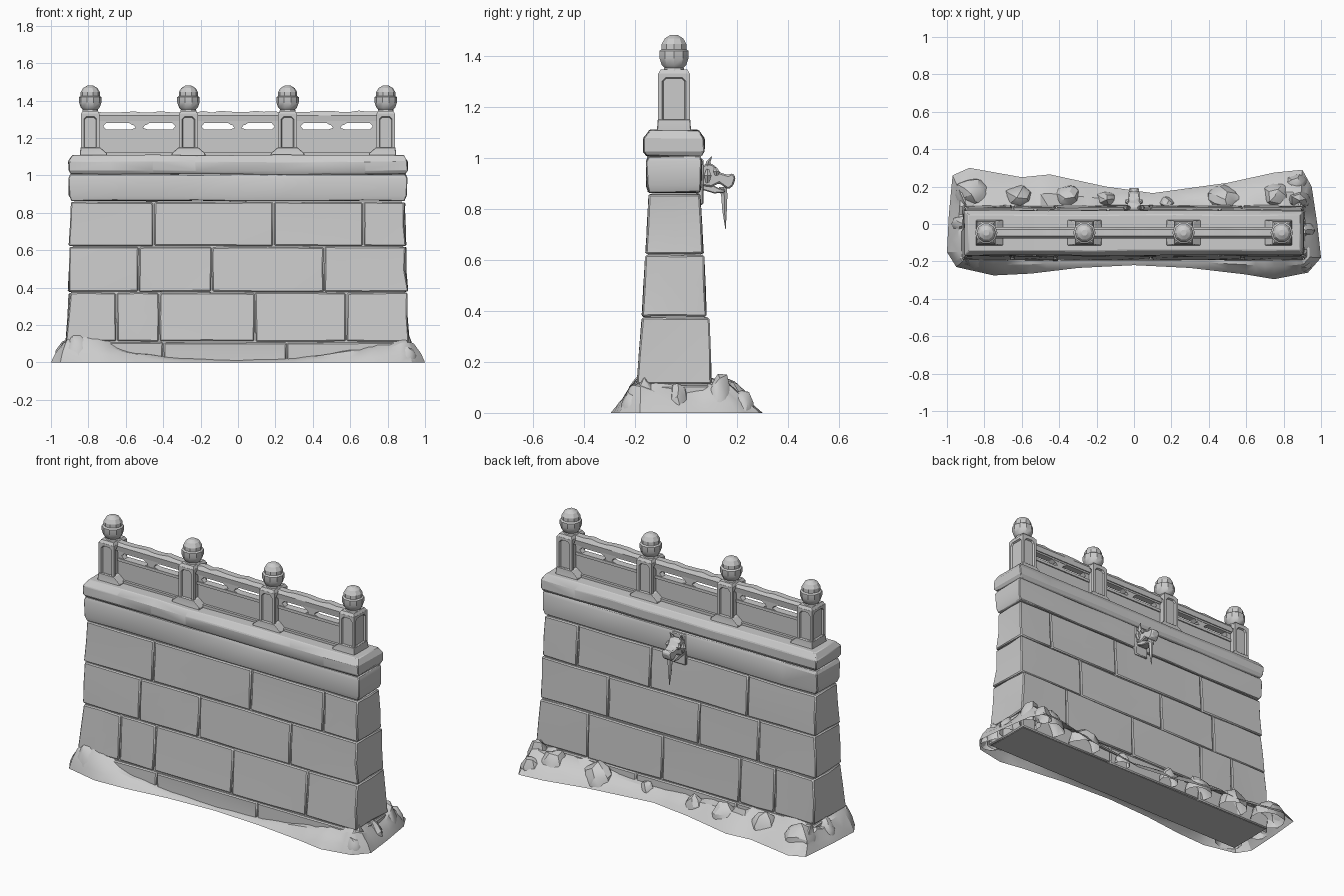
import bpy, bmesh, math, random
from mathutils import Vector

random.seed(4)
if "Cube" in bpy.data.objects:
    bpy.data.objects.remove(bpy.data.objects["Cube"])

stone = bpy.data.materials.new("grey_stone")
stone.use_nodes = True
GREY = (0.6, 0.6, 0.6, 1)
stone.diffuse_color = GREY
stone.node_tree.nodes["Principled BSDF"].inputs["Base Color"].default_value = GREY
parts = []


def finish(name, bm, bevel=0):
    """Turn a bmesh into a stone object, with an optional edge bevel."""
    bmesh.ops.recalc_face_normals(bm, faces=bm.faces)
    mesh = bpy.data.meshes.new(name)
    bm.to_mesh(mesh)
    bm.free()
    mesh.materials.append(stone)
    ob = bpy.data.objects.new(name, mesh)
    bpy.context.collection.objects.link(ob)
    if bevel:
        mod = ob.modifiers.new("Bevel", "BEVEL")
        mod.width = bevel
        mod.limit_method = "ANGLE"
        mod.angle_limit = math.radians(35)
    parts.append(ob)


def loft(bm, rings, caps=True):
    """Skin closed rings of equal length."""
    loops = [[bm.verts.new(p) for p in ring] for ring in rings]
    n = len(loops[0])
    for a, b in zip(loops, loops[1:]):
        for i in range(n):
            j = (i + 1) % n
            bm.faces.new((a[i], a[j], b[j], b[i]))
    if caps:
        bm.faces.new(loops[0])
        bm.faces.new(loops[-1])


def rect(x0, x1, y0, y1, z):
    return [(x0, y0, z), (x1, y0, z), (x1, y1, z), (x0, y1, z)]


def box(bm, x0, x1, y0, y1, z0, z1):
    loft(bm, [rect(x0, x1, y0, y1, z0), rect(x0, x1, y0, y1, z1)])


def round_ring(x, y, z, r, n=8, turn=0.0):
    return [(x + r * math.cos(math.tau * (i + turn) / n),
             y + r * math.sin(math.tau * (i + turn) / n), z) for i in range(n)]


def jitter(bm, amount):
    for v in bm.verts:
        v.co += Vector([random.uniform(-amount, amount) for _ in range(3)])


# Wall courses: bottom, top, (half length, front, back) at each, joints
COURSES = [
    (0.0, 0.11, (0.915, -0.195, 0.1), (0.915, -0.194, 0.1), [-0.4, 0.26]),
    (0.11, 0.375, (0.915, -0.192, 0.1), (0.903, -0.172, 0.09),
     [-0.65, -0.42, 0.09, 0.58]),
    (0.375, 0.62, (0.905, -0.172, 0.08), (0.895, -0.158, 0.07), [-0.53, -0.14, 0.46]),
    (0.62, 0.86, (0.897, -0.158, 0.068), (0.888, -0.145, 0.055), [-0.45, 0.19, 0.67]),
]
GAP = 0.003
core = bmesh.new()
for z0, z1, low, high, joints in COURSES:
    loft(core, [rect(-h + 0.012, h - 0.012, f + 0.01, b - 0.01, z)
                for z, (h, f, b) in ((z0, low), (z1, high))])
    ends = [None] + joints + [None]
    for k in range(len(ends) - 1):
        bm = bmesh.new()
        rings = []
        for z, (h, f, b) in ((z0 + GAP, low), (z1 - GAP, high)):
            left = -h if ends[k] is None else ends[k] + GAP
            right = h if ends[k + 1] is None else ends[k + 1] - GAP
            rings.append(rect(left, right, f, b, z))
        loft(bm, rings)
        bmesh.ops.subdivide_edges(bm, edges=bm.edges, cuts=1, use_grid_fill=True)
        jitter(bm, 0.0025)
        # Weathered swell on the end faces
        for v in bm.verts:
            if abs(v.co.x) > 0.87:
                v.co.x += random.uniform(-0.008, 0.006)
        finish("wall_block", bm, 0.006)
finish("wall_core", core)

# Band and coping on top of the wall
LAYERS = {
    "wall_band": [(0.864, 0.89, -0.147, 0.055), (0.89, 0.903, -0.154, 0.06),
                  (0.985, 0.905, -0.155, 0.062), (1.006, 0.895, -0.148, 0.055)],
    "coping": [(1.006, 0.895, -0.155, 0.06), (1.025, 0.907, -0.167, 0.071),
               (1.075, 0.907, -0.167, 0.071), (1.108, 0.885, -0.142, 0.048)],
}
for name, rows in LAYERS.items():
    bm = bmesh.new()
    loft(bm, [rect(-h, h, f, b, z) for z, h, f, b in rows])
    long_edges = [e for e in bm.edges if e.calc_length() > 1]
    bmesh.ops.subdivide_edges(bm, edges=long_edges, cuts=7, use_grid_fill=True)
    jitter(bm, 0.003)
    finish(name, bm, 0.004)

# Balustrade posts, with recessed octagonal panels and bud finials
MID = -0.047
POSTS = [-0.79, -0.265, 0.265, 0.79]
FINIAL = [(1.335, 0.045), (1.352, 0.04), (1.362, 0.05), (1.39, 0.06), (1.418, 0.06),
          (1.424, 0.051), (1.445, 0.051), (1.467, 0.038), (1.48, 0.016)]
for x in POSTS:
    bm = bmesh.new()
    box(bm, x - 0.05, x + 0.05, MID - 0.062, MID + 0.062, 1.1, 1.33)
    bm.normal_update()
    sides = [f for f in bm.faces if abs(f.normal.z) < 0.5]
    bmesh.ops.inset_individual(bm, faces=sides, thickness=0.022)
    corners = list({v for f in sides for v in f.verts})
    bmesh.ops.bevel(bm, geom=corners, offset=0.014, segments=1, affect="VERTICES")
    bmesh.ops.recalc_face_normals(bm, faces=bm.faces)
    panels = [f for f in bm.faces if len(f.verts) == 8]
    bmesh.ops.inset_individual(bm, faces=panels, thickness=0.005, depth=-0.01)
    loft(bm, [rect(x - w, x + w, MID - w - 0.012, MID + w + 0.012, z)
              for z, w in ((1.328, 0.05), (1.345, 0.04))])
    finish("post", bm)

    bm = bmesh.new()
    loft(bm, [round_ring(x, MID, z, r, 10) for z, r in FINIAL])
    finish("finial", bm)

    # Sloping foot, cut short on the outer side of the end posts
    bm = bmesh.new()
    wide = [0.055 if x * s > 0.7 else 0.09 for s in (-1, 1)]
    loft(bm, [rect(x - wide[0], x + wide[1], MID - 0.07, MID + 0.07, 1.1),
              rect(x - wide[0], x + wide[1], MID - 0.066, MID + 0.066, 1.118),
              rect(x - 0.052, x + 0.052, MID - 0.064, MID + 0.064, 1.15)])
    finish("post_foot", bm, 0.003)

# Worn handrail running through the posts
bm = bmesh.new()
rings = []
for i in range(37):
    x = -0.83 + 1.66 * i / 36
    top = 1.342 + random.uniform(-0.007, 0.005)
    rings.append([(x, MID + y, z) for y, z in (
        (-0.026, 1.29), (0.026, 1.29), (0.03, 1.32), (0.018, top),
        (-0.018, top), (-0.03, 1.32))])
loft(bm, rings)
finish("handrail", bm)

# Infill of each bay: panel, rails, corner brackets, small vase
for a, b in zip(POSTS, POSTS[1:]):
    bm = bmesh.new()
    lo, hi, mid = a + 0.045, b - 0.045, (a + b) / 2
    for half, z0, z1 in ((0.015, 1.1, 1.24), (0.022, 1.228, 1.245),
                         (0.03, 1.1, 1.122), (0.02, 1.28, 1.294)):
        box(bm, lo, hi, MID - half, MID + half, z0, z1)
    for end, s in ((lo, 1), (hi, -1)):
        shape = [(0, 1.24), (0.045, 1.24), (0.024, 1.262), (0.045, 1.285), (0, 1.285)]
        loft(bm, [[(end + s * u, MID + y, z) for u, z in shape] for y in (-0.016, 0.016)])
    for z0, z1, w0, w1 in ((1.24, 1.252, 0.06, 0.025), (1.252, 1.268, 0.018, 0.03),
                           (1.268, 1.284, 0.035, 0.06)):
        loft(bm, [rect(mid - w, mid + w, MID - 0.018, MID + 0.018, z)
                  for z, w in ((z0, w0), (z1, w1))])
    finish("balustrade_panel", bm)

# Beast-head spout on the back
bm = bmesh.new()
box(bm, -0.045, 0.045, 0.04, 0.068, 0.815, 0.995)
finish("spout_plate", bm, 0.005)


def side_shape(bm, points, width, snout):
    """Extrude a side profile, narrowing it towards the snout."""
    rings = []
    for s in (-1, 1):
        rings.append([(s * (width + (snout - width) * (y - 0.06) / 0.13), y, z)
                      for y, z in points])
    loft(bm, rings)


bm = bmesh.new()
side_shape(bm, [(0.06, 0.89), (0.06, 0.965), (0.085, 0.98), (0.11, 0.972), (0.13, 0.943),
                (0.165, 0.932), (0.182, 0.94), (0.195, 0.922), (0.185, 0.89),
                (0.165, 0.875), (0.13, 0.9), (0.1, 0.885)], 0.04, 0.026)
finish("spout_head", bm, 0.006)
bm = bmesh.new()
side_shape(bm, [(0.06, 0.9), (0.1, 0.895), (0.13, 0.88), (0.155, 0.873),
                (0.15, 0.862), (0.11, 0.86), (0.06, 0.875)], 0.034, 0.02)
finish("spout_jaw", bm, 0.004)
for s in (-1, 1):
    bm = bmesh.new()
    loft(bm, [round_ring(s * x, y, z, r, 6) for x, y, z, r in (
        (0.024, 0.085, 0.965, 0.013), (0.032, 0.088, 0.985, 0.01),
        (0.036, 0.1, 1.004, 0.002))])
    loft(bm, [round_ring(s * x, y, z, r, 6) for x, y, z, r in (
        (0.034, 0.12, 0.93, 0.008), (0.036, 0.12, 0.945, 0.014), (0.032, 0.115, 0.962, 0.006))])
    loft(bm, [round_ring(s * x, 0.085, z, r, 6) for x, z, r in (
        (0.036, 0.9, 0.008), (0.042, 0.93, 0.017), (0.044, 0.955, 0.006))])
    finish("spout_horn_and_brow", bm)
bm = bmesh.new()
loft(bm, [round_ring(0, y, z, r, 6) for y, z, r in (
    (0.145, 0.885, 0.018), (0.15, 0.85, 0.014), (0.151, 0.79, 0.01), (0.155, 0.72, 0.001))])
finish("spout_icicle", bm)

# Earth bank around the foot: outline x, y and height against the wall
BANK = [(-1, -.15, .14), (-.95, -.23, .15), (-.75, -.275, .14), (-.55, -.265, .06),
        (-.3, -.235, .025), (0, -.22, .015), (.3, -.235, .025), (.6, -.27, .07),
        (.75, -.295, .1), (.93, -.26, .14), (1, -.18, .14), (.98, 0, .1),
        (.95, .2, .13), (.9, .29, .13), (.75, .275, .12), (.5, .22, .1), (.1, .165, .07),
        (-.15, .2, .08), (-.45, .265, .1), (-.6, .25, .1), (-.88, .3, .13),
        (-.97, .26, .13), (-.99, .05, .1)]
rings = [[], [], [], []]
for p, q in zip(BANK, BANK[1:] + BANK[:1]):
    for t in (0, 1 / 3, 2 / 3):
        x, y, h = Vector(p).lerp(Vector(q), t)
        wall = Vector((max(-0.89, min(0.89, x)), max(-0.175, min(0.08, y)), h))
        edge = Vector((x, y, 0))
        for ring, k, lift in zip(rings, (0, 0.2, 0.55, 1), (0, 0.35, 0.8, 1)):
            point = edge.lerp(wall, k)
            point.z = h * lift * (random.uniform(0.8, 1.12) if k else 1)
            ring.append(point)
bm = bmesh.new()
loft(bm, rings, caps=False)
bmesh.ops.triangulate(bm, faces=bm.faces)
finish("earth_bank", bm)

# Rounded rocks half sunk in the bank: x, y, radius, height
ROCKS = [(-.85, -.17, .09, .17), (.87, -.16, .08, .15), (-.86, .16, .11, .14),
         (-.62, .14, .09, .13), (-.36, .14, .09, .12), (.48, .13, .1, .13), (.18, .11, .05, .09),
         (.76, .15, .1, .14), (.88, .13, .07, .16), (.91, -.03, .06, .12),
         (-.91, 0, .07, .13), (.87, .22, .06, .09), (-.15, .13, .06, .1), (.9, -.21, .06, .09)]
for x, y, r, h in ROCKS:
    bm = bmesh.new()
    bmesh.ops.create_icosphere(bm, subdivisions=2, radius=1)
    jitter(bm, 0.09)
    for v in bm.verts:
        v.co = (x + v.co.x * r, y + v.co.y * r * 0.8, v.co.z * h)
    bmesh.ops.bisect_plane(bm, geom=bm.verts[:] + bm.edges[:] + bm.faces[:],
                           plane_co=(0, 0, 0.01), plane_no=(0, 0, 1), clear_inner=True)
    finish("rock", bm)

# Smooth shading with sharp edges kept
bpy.ops.object.select_all(action="DESELECT")
for ob in parts:
    ob.select_set(True)
bpy.context.view_layer.objects.active = parts[0]
bpy.ops.object.shade_smooth_by_angle(angle=math.radians(28))
